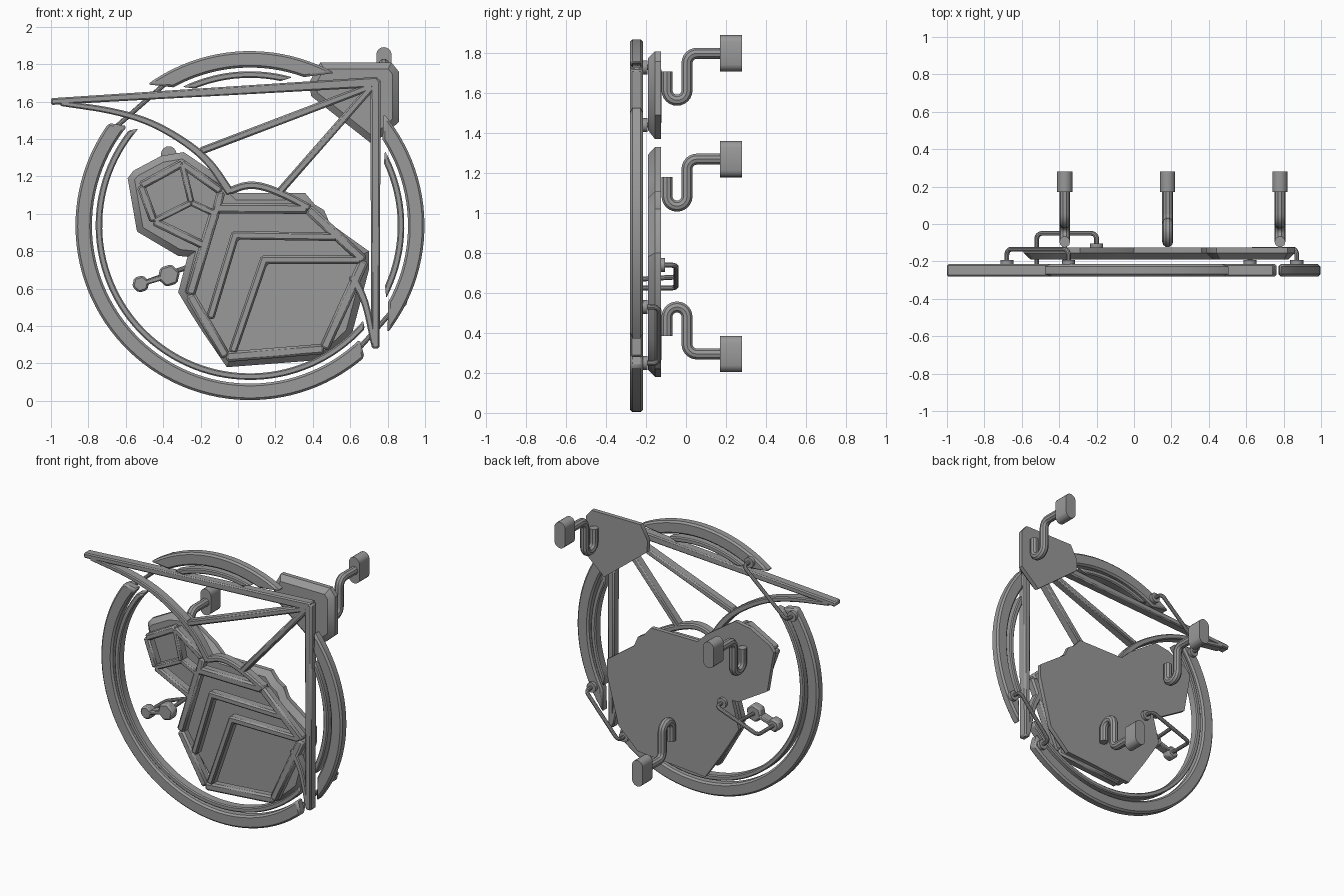
import bpy, bmesh, math
from mathutils import Vector

if "Cube" in bpy.data.objects:
    bpy.data.objects.remove(bpy.data.objects["Cube"], do_unlink=True)

grey = bpy.data.materials.new("plain_grey")
grey.use_nodes = True
GREY = (0.32, 0.32, 0.32, 1)
grey.diffuse_color = GREY
grey.node_tree.nodes["Principled BSDF"].inputs["Base Color"].default_value = GREY

FRONT, BACK = -0.28, -0.215       # emblem layer
CENTRE = Vector((0.064, 0.937))   # ring centre in x, z


def finish(obj):
    obj.data.materials.append(grey)
    bpy.ops.object.select_all(action='DESELECT')
    obj.select_set(True)
    bpy.context.view_layer.objects.active = obj
    if obj.type == 'CURVE':
        bpy.ops.object.convert(target='MESH')
    bpy.ops.object.shade_smooth_by_angle(angle=math.radians(35))
    return bpy.context.object


def prism(name, outline, y0=FRONT, y1=BACK, bevel=0.01, inset=0):
    """Extrude an x, z outline along y; inset slopes the front rim."""
    bm = bmesh.new()
    face = bm.faces.new([bm.verts.new((x, y1, z)) for x, z in outline])
    side = y0 + inset
    geom = bmesh.ops.extrude_face_region(bm, geom=[face])["geom"]
    for v in geom:
        if isinstance(v, bmesh.types.BMVert):
            v.co.y = side
    bmesh.ops.recalc_face_normals(bm, faces=bm.faces)
    if inset:
        cap = [f for f in geom if isinstance(f, bmesh.types.BMFace)]
        bmesh.ops.inset_region(bm, faces=cap, thickness=inset, depth=0, use_even_offset=True)
        for v in cap[0].verts:
            v.co.y = y0
    mesh = bpy.data.meshes.new(name)
    bm.to_mesh(mesh)
    bm.free()
    obj = bpy.data.objects.new(name, mesh)
    bpy.context.collection.objects.link(obj)
    if bevel:
        mod = obj.modifiers.new("edge_bevel", 'BEVEL')
        mod.width, mod.segments = bevel, 1
        mod.limit_method, mod.angle_limit = 'ANGLE', math.radians(40)
    return finish(obj)


def bar(name, path, w0=0.04, w1=None):
    """Flat bevelled bar along an x, z path, width w0 to w1, mitred."""
    pts = [Vector(p) for p in path]
    w1 = w1 or w0
    left, right = [], []
    for i, p in enumerate(pts):
        a = (p - pts[i - 1]).normalized() if i else None
        b = (pts[i + 1] - p).normalized() if i < len(pts) - 1 else a
        a = a or b
        t = (a + b).normalized()
        n = Vector((-t.y, t.x))
        half = (w0 + (w1 - w0) * i / (len(pts) - 1)) / 2 / max(t.dot(a), 0.4)
        left.append(p + n * half)
        right.append(p - n * half)
    return prism(name, left + right[::-1], bevel=min(w0, w1) * 0.22)


def smooth_path(pts, steps=5):
    """Catmull-Rom points through a few x, z points."""
    v = [Vector(p) for p in pts]
    v = [2 * v[0] - v[1]] + v + [2 * v[-1] - v[-2]]
    out = []
    for a, b, c, d in zip(v, v[1:], v[2:], v[3:]):
        for k in range(steps):
            t = k / steps
            out.append(0.5 * (2 * b + (c - a) * t + (2 * a - 5 * b + 4 * c - d) * t * t
                              + (3 * b - a - 3 * c + d) * t ** 3))
    return out + [v[-2]]


def arc(name, r_out, r_in, out_span, in_span, bevel):
    """Ring piece whose slanted ends follow separate outer and inner angles."""
    def points(r, span):
        n = max(8, int(abs(span[1] - span[0]) / 3))
        angles = [math.radians(span[0] + (span[1] - span[0]) * i / n) for i in range(n + 1)]
        return [CENTRE + r * Vector((math.cos(a), math.sin(a))) for a in angles]
    return prism(name, points(r_out, out_span) + points(r_in, in_span)[::-1], bevel=bevel)


def tube(name, pts, radius, fillet):
    """Round rod through 3D points with rounded corners."""
    pts = [Vector(p) for p in pts]
    path = [pts[0]]
    for a, p, b in zip(pts, pts[1:], pts[2:]):
        s, e = p + (a - p).normalized() * fillet, p + (b - p).normalized() * fillet
        mid = (s + e) / 2
        h = (e - s).length / 2
        r = fillet * h / max((p - mid).length, 1e-4)
        c = p + (mid - p).normalized() * math.hypot(fillet, r)
        path += [c + (s - c).normalized().slerp((e - c).normalized(), k / 6) * r for k in range(7)]
    path.append(pts[-1])
    curve = bpy.data.curves.new(name, 'CURVE')
    curve.dimensions, curve.bevel_depth = '3D', radius
    curve.bevel_resolution, curve.use_fill_caps = 3, True
    spline = curve.splines.new('POLY')
    spline.points.add(len(path) - 1)
    for sp, p in zip(spline.points, path):
        sp.co = (*p, 1)
    obj = bpy.data.objects.new(name, curve)
    bpy.context.collection.objects.link(obj)
    return finish(obj)


def ngon(x, z, r, n=6, turn=0.0):
    return [(x + r * math.cos(turn + math.tau * i / n), z + r * math.sin(turn + math.tau * i / n))
            for i in range(n)]


# Broken outer ring and thin inner ring
arc("ring_top", 0.933, 0.845, (61, 126), (70, 119), 0.012)
arc("ring_left", 0.933, 0.845, (144, 311), (141, 314), 0.012)
arc("ring_right", 0.933, 0.845, (-38, 40), (-29, 33), 0.012)
arc("inner_ring_top", 0.825, 0.79, (74, 116), (78, 112), 0.007)
arc("inner_ring_left", 0.825, 0.79, (142, 318), (139, 320), 0.007)
arc("inner_ring_right", 0.825, 0.79, (-28, 29), (-24, 25), 0.007)

# Spire frame with two tips, curved edges and struts
bar("spire_top_bar", [(-1, 1.6), (0.75, 1.705)], 0.036, 0.055)
bar("spire_side_bar", [(0.735, 1.72), (0.735, 0.28)], 0.055, 0.045)
bar("spire_upper_curve", smooth_path([(-0.95, 1.592), (-0.68, 1.55), (-0.47, 1.487), (-0.28, 1.38),
                                      (-0.15, 1.267), (-0.04, 1.11)]), 0.03, 0.045)
bar("spire_lower_curve", smooth_path([(0.61, 0.67), (0.68, 0.52), (0.727, 0.3)]), 0.045, 0.03)
bar("spire_long_strut", [(0.72, 1.685), (-0.2, 1.335)])
bar("spire_short_strut", [(0.72, 1.685), (0.22, 1.115)])
bar("body_arch", smooth_path([(-0.05, 1.12), (0.04, 1.15), (0.13, 1.145), (0.25, 1.1), (0.385, 1.03)]))

# Large faceted frame with nested chevrons
body = [(-0.257, 0.567), (-0.118, 1.03), (0.374, 1.027), (0.674, 0.749), (0.46, 0.278), (-0.064, 0.235)]
for i, start in enumerate(body):
    bar(f"body_frame_{i + 1}", [start, body[(i + 1) % 6]], 0.055)
bar("body_outer_chevron", [(-0.15, 0.44), (-0.016, 0.885), (0.53, 0.877)], 0.045)
bar("body_inner_chevron", [(-0.03, 0.26), (0.14, 0.754), (0.66, 0.754)], 0.045)

# Small faceted frame with three inner spokes
head = [(-0.52, 1.15), (-0.3, 1.27), (-0.09, 1.12), (-0.12, 1.0), (-0.18, 0.83), (-0.45, 0.96)]
for i, start in enumerate(head):
    bar(f"head_frame_{i + 1}", [start, head[(i + 1) % 6]], 0.045)
for name, end in (("upper", head[1]), ("right", head[3]), ("lower", head[5])):
    bar(f"head_spoke_{name}", [(-0.25, 1.06), end], 0.035)

# Backing plates with sloped front rims
prism("body_plate", [(-0.59, 1.19), (-0.56, 1.23), (-0.41, 1.31), (-0.29, 1.33), (-0.07, 1.18),
                     (0, 1.11), (0.36, 1.11), (0.41, 1.05), (0.46, 1.02), (0.49, 0.95), (0.7, 0.8),
                     (0.7, 0.7), (0.61, 0.36), (0.46, 0.22), (-0.06, 0.18), (-0.19, 0.37),
                     (-0.26, 0.48), (-0.32, 0.58), (-0.27, 0.77), (-0.32, 0.775), (-0.54, 0.905)],
      -0.19, -0.125, 0, 0.035)
prism("corner_plate", [(0.44, 1.81), (0.82, 1.81), (0.86, 1.76), (0.86, 1.49), (0.72, 1.37),
                       (0.39, 1.63), (0.385, 1.71)], -0.19, -0.125, 0, 0.035)

# Hexagon beads, their link and the rod holding them
prism("small_bead", ngon(-0.52, 0.625, 0.048, turn=0.3))
prism("large_bead", ngon(-0.37, 0.67, 0.062, turn=0.3))
bar("bead_link", [(-0.52, 0.625), (-0.37, 0.67)], 0.028)
tube("bead_rod", [(-0.52, -0.22, 0.625), (-0.52, -0.05, 0.625), (-0.2, -0.05, 0.74), (-0.2, -0.13, 0.74)],
     0.013, 0.03)
tube("bead_branch", [(-0.37, -0.22, 0.67), (-0.37, -0.05, 0.68)], 0.013, 0.03)
prism("bead_rod_pad", ngon(-0.2, 0.74, 0.035, 12), -0.127, -0.105, 0)

# Rods bridging the ring gaps from behind
for name, (x0, z0), (x1, z1) in (("upper", (-0.68, 1.44), (-0.35, 1.73)),
                                 ("lower", (0.62, 0.25), (0.87, 0.53))):
    tube(f"{name}_bridge_rod", [(x0, BACK, z0), (x0, -0.135, z0), (x1, -0.135, z1), (x1, BACK, z1)],
         0.013, 0.03)
    for side, x, z in (("start", x0, z0), ("end", x1, z1)):
        prism(f"{name}_bridge_pad_{side}", ngon(x, z, 0.035, 12), -0.217, -0.193, 0)

# Hanging hooks with rounded end blocks
for name, x, z, up in (("corner", 0.78, 1.8, 1), ("head", -0.37, 1.27, 1), ("base", 0.18, 0.295, -1)):
    tube(f"{name}_hook", [(x, -0.095, z - 0.09 * up), (x, -0.095, z - 0.235 * up),
                          (x, 0.005, z - 0.235 * up), (x, 0.005, z), (x, 0.18, z)], 0.029, 0.0495)
    block = [(px, pz + (0.05 if i < 9 else -0.05))
             for i, (px, pz) in enumerate(ngon(x, z, 0.041, 18, math.pi / 18))]
    prism(f"{name}_hook_block", block, 0.17, 0.28, 0)
